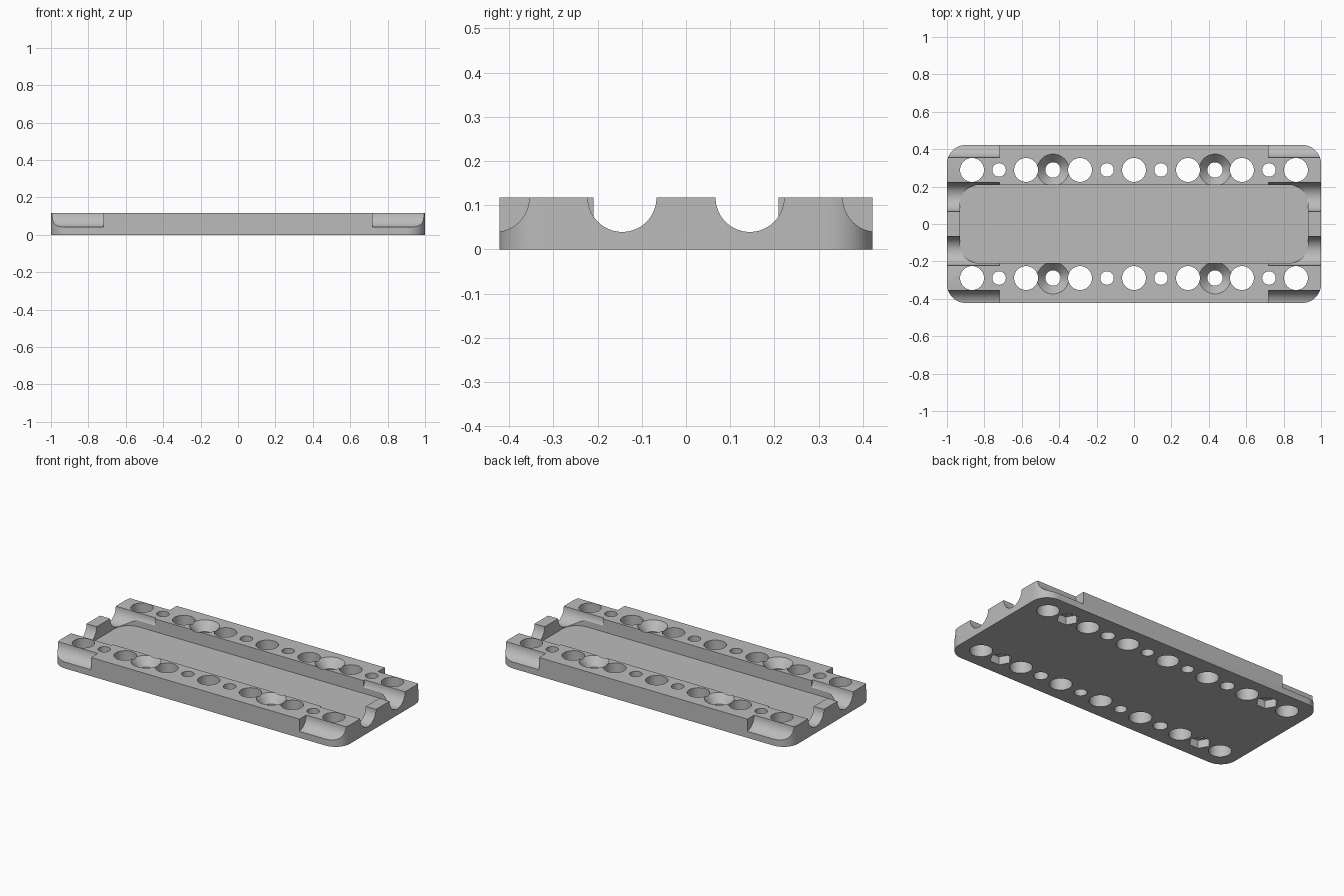
import bpy, bmesh
from math import pi, sin, cos, radians
from mathutils import Vector, Matrix

cube = bpy.data.objects.get("Cube")
if cube:
    bpy.data.objects.remove(cube, do_unlink=True)

HALF_X, HALF_Y, TOP = 1.0, 0.422, 0.117
FLOOR, OVER, PITCH, ROW_Y = 0.037, 0.02, 0.1443, 0.289

grey = bpy.data.materials.new("plain grey")
grey.use_nodes = True
grey.diffuse_color = (0.5, 0.5, 0.5, 1)
grey.node_tree.nodes["Principled BSDF"].inputs["Base Color"].default_value = (0.5, 0.5, 0.5, 1)


def circle(radius, z, sides=48):
    return [Vector((radius * cos(2 * pi * i / sides), radius * sin(2 * pi * i / sides), z))
            for i in range(sides)]


def rounded_rect(hx, hy, radius, z, steps=12):
    pts = []
    for corner, (sx, sy) in enumerate([(1, 1), (-1, 1), (-1, -1), (1, -1)]):
        for i in range(steps + 1):
            a = (corner + i / steps) * pi / 2
            pts.append(Vector((sx * (hx - radius) + radius * cos(a),
                               sy * (hy - radius) + radius * sin(a), z)))
    return pts


def loft(name, rings, matrix=Matrix()):
    """Solid skinned through a stack of equal rings."""
    bm = bmesh.new()
    loops = [[bm.verts.new(matrix @ p) for p in ring] for ring in rings]
    bm.faces.new(loops[0])
    bm.faces.new(loops[-1])
    for low, high in zip(loops, loops[1:]):
        for i in range(len(low)):
            j = (i + 1) % len(low)
            bm.faces.new((low[i], low[j], high[j], high[i]))
    bmesh.ops.recalc_face_normals(bm, faces=bm.faces)
    mesh = bpy.data.meshes.new(name)
    bm.to_mesh(mesh)
    bm.free()
    mesh.materials.append(grey)
    obj = bpy.data.objects.new(name, mesh)
    bpy.context.collection.objects.link(obj)
    return obj


cutters = []


def cut(name, rings, matrix=Matrix()):
    obj = loft(name, rings, matrix)
    obj.hide_render = True
    cutters.append(obj)


# Base plate with rounded corners
plate = loft("base_plate", [rounded_rect(HALF_X, HALF_Y, 0.1, z) for z in (0, TOP)])

# Central pocket
cut("pocket_cutter", [rounded_rect(0.93, 0.209, 0.1, z) for z in (FLOOR, TOP + OVER)])

# Round channels at both ends: two inside, one along each outer edge
for side in (-1, 1):
    for y in (-0.432, -0.1443, 0.1443, 0.432):
        turn = Matrix.Translation((side * 0.885, y, TOP)) @ Matrix.Rotation(pi / 2, 4, "Y")
        cut("channel_cutter", [circle(0.0775, z) for z in (-0.165, 0.165)], turn)

# Two rows of holes: wide, plain narrow, countersunk, and narrow with a nut recess
for row in (-1, 1):
    for n in range(-6, 7):
        place = Matrix.Translation((n * PITCH, row * ROW_Y, 0))
        if n % 2 == 0:
            profile = [(-OVER, 0.064), (TOP + OVER, 0.064)]
        elif abs(n) == 3:
            profile = [(-OVER, 0.041), (0.065, 0.041), (TOP, 0.085), (TOP + OVER, 0.085)]
        else:
            profile = [(-OVER, 0.036), (TOP + OVER, 0.036)]
        cut("hole_cutter", [circle(r, z) for z, r in profile], place)
        if abs(n) == 5:
            cut("nut_cutter", [circle(0.063, z, 6) for z in (-OVER, 0.05)], place)

# Cut everything out of the plate
for cutter in cutters:
    mod = plate.modifiers.new(cutter.name, "BOOLEAN")
    mod.operation, mod.solver, mod.object = "DIFFERENCE", "EXACT", cutter
bpy.context.view_layer.update()
evaluated = plate.evaluated_get(bpy.context.evaluated_depsgraph_get())
result = bpy.data.meshes.new_from_object(evaluated)
plate.modifiers.clear()
plate.data = result
for cutter in cutters:
    bpy.data.objects.remove(cutter, do_unlink=True)
result.materials.clear()
result.materials.append(grey)
for face in result.polygons:
    face.material_index = 0

# Smooth round walls, crisp rims
bpy.ops.object.select_all(action="DESELECT")
plate.select_set(True)
bpy.context.view_layer.objects.active = plate
bpy.ops.object.shade_smooth_by_angle(angle=radians(30))
